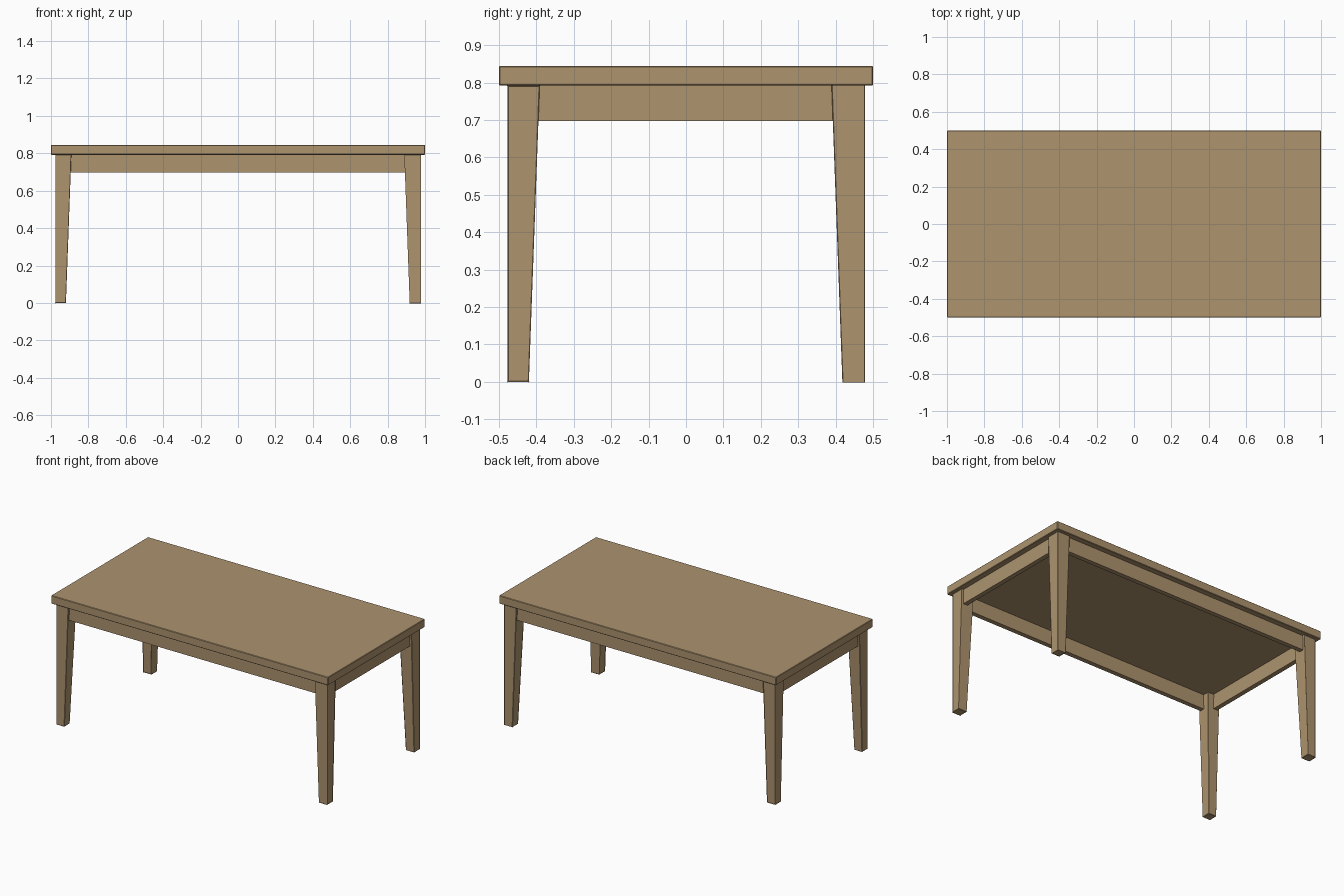
import bpy, bmesh
from mathutils import Vector

if "Cube" in bpy.data.objects:
    bpy.data.objects.remove(bpy.data.objects["Cube"])

wood = bpy.data.materials.new("light brown wood")
wood.diffuse_color = (0.418, 0.292, 0.156, 1)
wood.use_nodes = True
wood.node_tree.nodes["Principled BSDF"].inputs["Base Color"].default_value = wood.diffuse_color

TOP_Z, UNDER_Z, APRON_Z = 0.845, 0.792, 0.697
LEG_X, LEG_Y = 0.977, 0.477      # outer leg corner
LEG_TOP, LEG_FOOT = 0.086, 0.057  # leg widths


def box(name, lo, hi, shape=None, bevel=0.0):
    """Box between two corners, with an optional per-vertex reshape."""
    lo, hi = Vector(lo), Vector(hi)
    bm = bmesh.new()
    bmesh.ops.create_cube(bm, size=1)
    for v in bm.verts:
        v.co = Vector([(lo[i] + hi[i]) / 2 + v.co[i] * (hi[i] - lo[i]) for i in range(3)])
        if shape:
            shape(v.co)
    if bevel:
        bmesh.ops.bevel(bm, geom=bm.edges[:], offset=bevel, segments=1, affect='EDGES')
    bmesh.ops.recalc_face_normals(bm, faces=bm.faces[:])
    mesh = bpy.data.meshes.new(name)
    bm.to_mesh(mesh)
    bm.free()
    mesh.materials.append(wood)
    obj = bpy.data.objects.new(name, mesh)
    bpy.context.collection.objects.link(obj)
    return obj


# Tabletop slab with a slightly eased edge
box("tabletop", (-1, -0.5, UNDER_Z), (1, 0.5, TOP_Z), bevel=0.003)

# Legs: outer faces upright, inner faces tapering towards the foot
for sx, side in ((-1, "left"), (1, "right")):
    for sy, end in ((-1, "front"), (1, "back")):
        def taper(co, sx=sx, sy=sy):
            w = LEG_FOOT if co.z < 0.1 else LEG_TOP
            co.x = sx * (LEG_X - (w if abs(co.x) < LEG_X - 0.01 else 0))
            co.y = sy * (LEG_Y - (w if abs(co.y) < LEG_Y - 0.01 else 0))
        box(f"{end}_{side}_leg",
            (sx * LEG_X, sy * LEG_Y, 0),
            (sx * (LEG_X - LEG_TOP), sy * (LEG_Y - LEG_TOP), UNDER_Z),
            taper, bevel=0.002)

# Aprons: rails set back a little from the outer leg faces
SET, THICK = 0.013, 0.03
for s, name in ((-1, "front_apron"), (1, "back_apron")):
    y = s * (LEG_Y - SET)
    box(name, (-0.9, y, APRON_Z), (0.9, y - s * THICK, UNDER_Z))
for s, name in ((-1, "left_apron"), (1, "right_apron")):
    x = s * (LEG_X - SET)
    box(name, (x, -0.4, APRON_Z), (x - s * THICK, 0.4, UNDER_Z))
